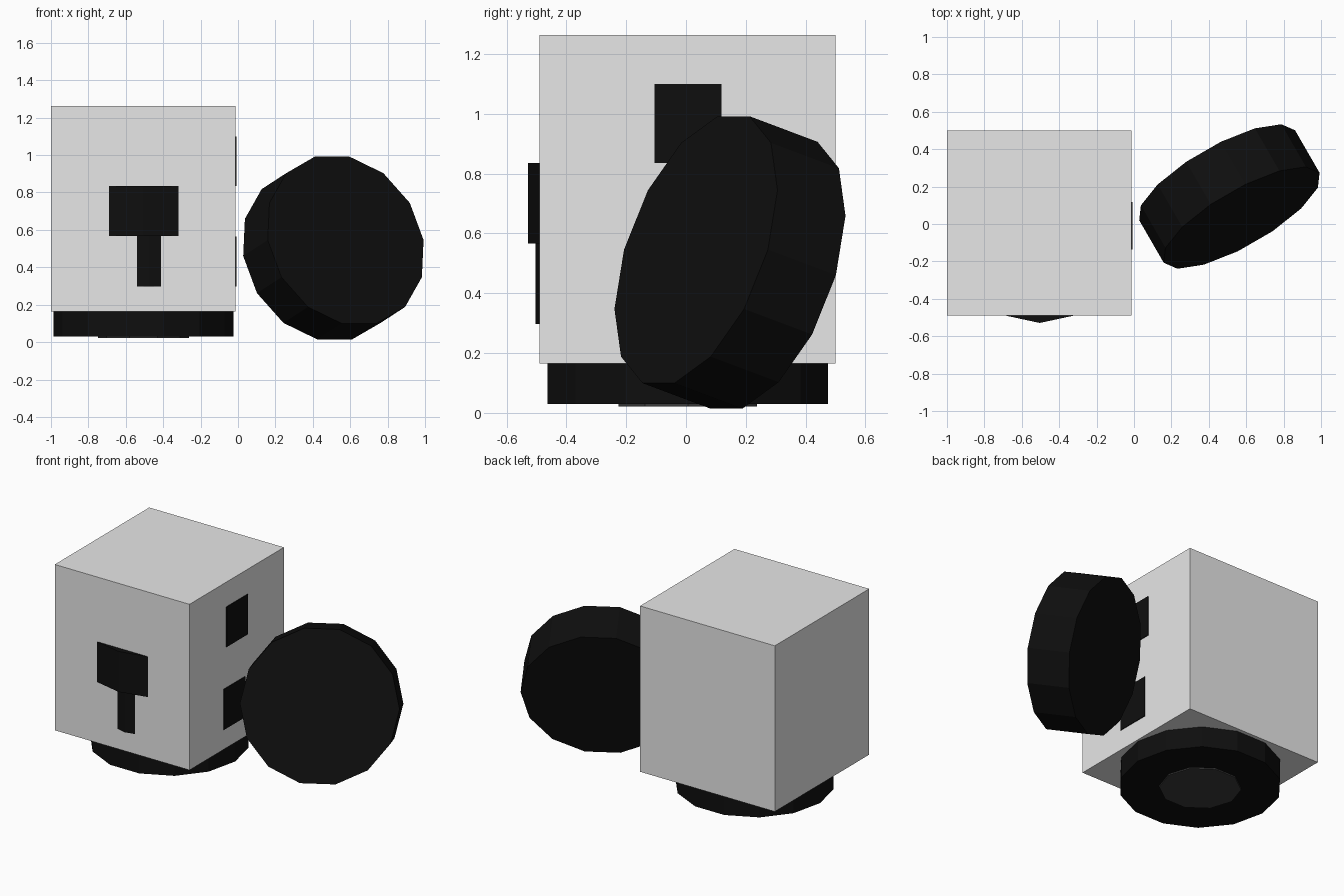
import bpy, bmesh
from math import radians, pi
from mathutils import Matrix, Vector

cube = bpy.data.objects.get("Cube")
if cube:
    bpy.data.objects.remove(cube, do_unlink=True)


def material(name, value):
    mat = bpy.data.materials.new(name)
    mat.use_nodes = True
    colour = (value, value, value, 1)
    mat.diffuse_color = colour
    mat.node_tree.nodes["Principled BSDF"].inputs["Base Color"].default_value = colour
    return mat


light_grey = material("light_grey", 0.8)
black = material("black", 0.0045)
charcoal = material("charcoal", 0.045)


def finish(name, bm, mat):
    bmesh.ops.recalc_face_normals(bm, faces=bm.faces)
    mesh = bpy.data.meshes.new(name)
    bm.to_mesh(mesh)
    bm.free()
    mesh.materials.append(mat)
    obj = bpy.data.objects.new(name, mesh)
    bpy.context.collection.objects.link(obj)
    return obj


def box(name, low, high, mat):
    low, high = Vector(low), Vector(high)
    bm = bmesh.new()
    matrix = Matrix.Translation((low + high) / 2) @ Matrix.Diagonal((*(high - low), 1))
    bmesh.ops.create_cube(bm, size=1, matrix=matrix)
    return finish(name, bm, mat)


def disc(name, sides, radius, depth, centre, mat, rotation=Matrix()):
    # Flat-sided cylinder with a corner on its local +y
    bm = bmesh.new()
    spin = Matrix.Rotation(pi / 2, 4, "Z")
    bmesh.ops.create_cone(bm, cap_ends=True, segments=sides, radius1=radius,
                          radius2=radius, depth=depth,
                          matrix=Matrix.Translation(centre) @ rotation @ spin)
    return finish(name, bm, mat)


def ridge(name, left, right, bottom, top, rise, mat):
    # Shallow triangular prism standing out of the front wall
    bm = bmesh.new()
    profile = [(left, FRONT), ((left + right) / 2, FRONT - rise), (right, FRONT)]
    face = bm.faces.new([bm.verts.new((x, y, bottom)) for x, y in profile])
    extruded = bmesh.ops.extrude_face_region(bm, geom=[face])["geom"]
    verts = [v for v in extruded if isinstance(v, bmesh.types.BMVert)]
    bmesh.ops.translate(bm, verts=verts, vec=(0, 0, top - bottom))
    return finish(name, bm, mat)


FRONT, SIDE = -0.489, -0.013

# Main body
box("body", (-1, FRONT, 0.165), (SIDE, 0.499, 1.263), light_grey)

# Round base with a paler pad underneath
disc("base", 14, 0.481, 0.276, (-0.506, 0.006, 0.168), black)
disc("base_pad", 10, 0.243, 0.02, (-0.506, 0.006, 0.032), charcoal)

# Loose leaning disc, turned and tipped back
lean = Matrix.Rotation(radians(30), 4, "Z") @ Matrix.Rotation(radians(72), 4, "X")
disc("leaning_disc", 14, 0.481, 0.276, (0.51, 0.147, 0.503), black, lean)

# T-shaped front marking
ridge("front_mark_bar", -0.69, -0.318, 0.567, 0.835, 0.04, black)
ridge("front_mark_stem", -0.54, -0.413, 0.297, 0.567, 0.0145, black)

# Side markings
box("upper_side_mark", (SIDE - 0.002, -0.105, 0.835), (SIDE + 0.005, 0.118, 1.10), black)
box("lower_side_mark", (SIDE - 0.002, -0.135, 0.297), (SIDE + 0.005, 0.088, 0.565), black)
